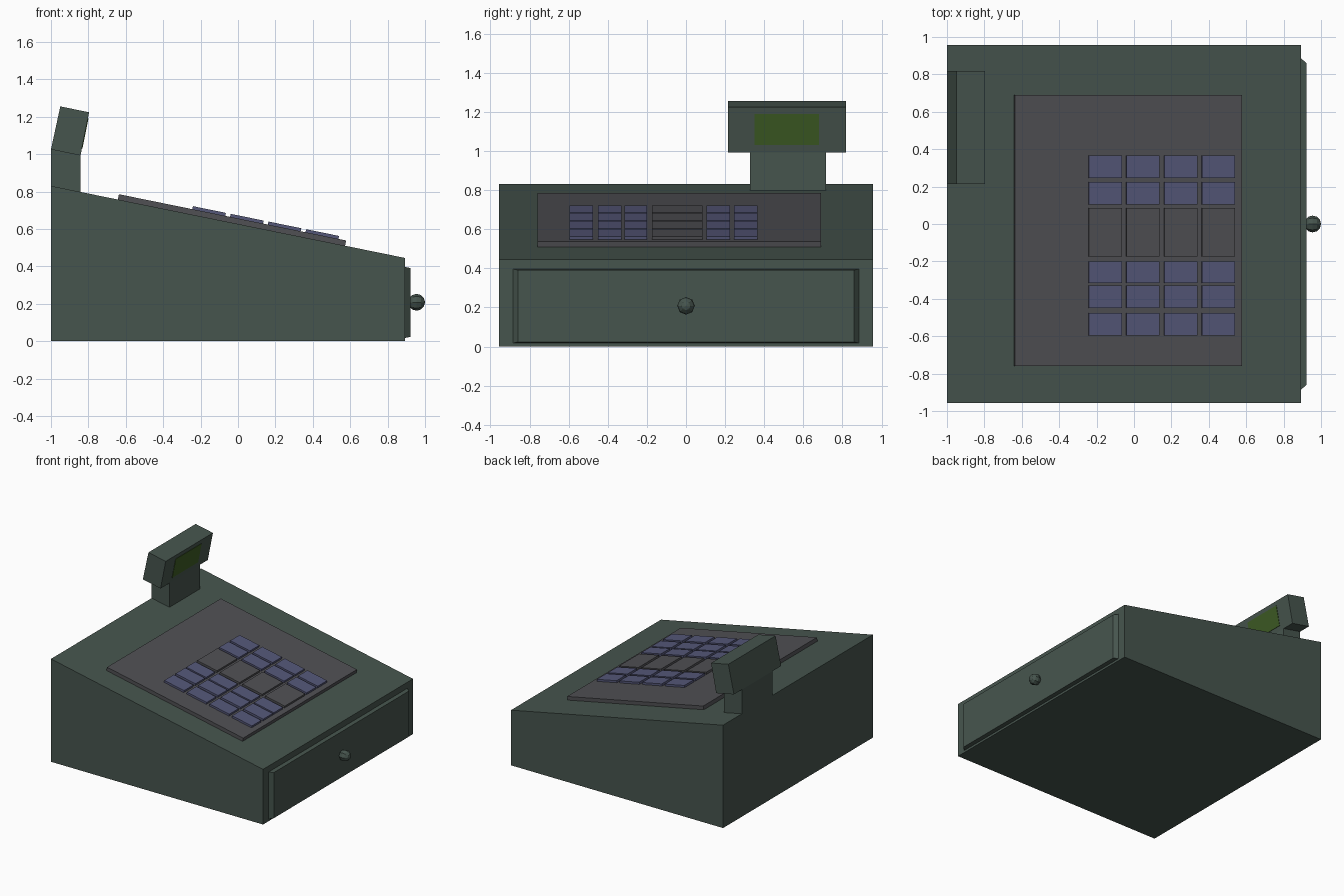
import bpy, bmesh, math
from mathutils import Matrix

if "Cube" in bpy.data.objects:
    bpy.data.objects.remove(bpy.data.objects["Cube"])


def material(name, rgb):
    m = bpy.data.materials.new(name)
    m.diffuse_color = (*rgb, 1)
    m.use_nodes = True
    m.node_tree.nodes["Principled BSDF"].inputs["Base Color"].default_value = m.diffuse_color
    return m


GREEN = material("dark green casing", (0.062, 0.091, 0.076))
GREY = material("grey panel", (0.080, 0.080, 0.088))
BLUE = material("blue keys", (0.090, 0.096, 0.19))
SCREEN = material("green screen", (0.048, 0.107, 0.018))


def finish(bm, name, mat):
    bmesh.ops.recalc_face_normals(bm, faces=bm.faces)
    me = bpy.data.meshes.new(name)
    bm.to_mesh(me)
    bm.free()
    me.materials.append(mat)
    ob = bpy.data.objects.new(name, me)
    bpy.context.collection.objects.link(ob)
    return ob


def prism(name, profile, y0, y1, mat):
    """Extrude an (x, z) side profile from y0 to y1."""
    bm = bmesh.new()
    face = bm.faces.new([bm.verts.new((x, y0, z)) for x, z in profile])
    ext = bmesh.ops.extrude_face_region(bm, geom=[face])
    new = [g for g in ext["geom"] if isinstance(g, bmesh.types.BMVert)]
    bmesh.ops.translate(bm, verts=new, vec=(0, y1 - y0, 0))
    return finish(bm, name, mat)


SLOPE = (0.445 - 0.83) / 1.89


def top(x):
    """Height of the sloping casing top."""
    return 0.83 + (x + 1) * SLOPE


def slab(name, x0, x1, y0, y1, low, high, mat):
    """Thin plate lying along the sloping top."""
    d = (high - low) * SLOPE / 2
    prism(name, [(x0 + d, top(x0) + low), (x1 + d, top(x1) + low),
                 (x1 - d, top(x1) + high), (x0 - d, top(x0) + high)], y0, y1, mat)


# Wedge-shaped casing
prism("casing", [(-1, 0), (0.893, 0), (0.893, 0.445), (-1, 0.83)], -0.956, 0.956, GREEN)

# Key panel and rows of keys
slab("key_panel", -0.64, 0.575, -0.76, 0.69, -0.005, 0.029, GREY)
rows = [(-0.595, -0.475, BLUE), (-0.45, -0.33, BLUE), (-0.315, -0.2, BLUE),
        (-0.175, 0.085, GREY), (0.105, 0.225, BLUE), (0.245, 0.365, BLUE)]
for r, (y0, y1, mat) in enumerate(rows):
    for c in range(4):
        x0 = -0.243 + 0.2017 * c
        slab(f"key_{r}_{c}", x0, x0 + 0.176, y0, y1, 0.025, 0.046, mat)

# Display neck and tilted head
prism("display_neck", [(-1, 0.82), (-0.842, 0.79), (-0.842, 0.993), (-1, 1.025)],
      0.328, 0.716, GREEN)
prism("display_head", [(-1, 1.025), (-0.842, 0.993), (-0.796, 1.224), (-0.95, 1.255)],
      0.215, 0.817, GREEN)

# Screen plate on the slanted face of the head


def face_x(z):
    return -0.842 + (z - 0.993) * 0.046 / 0.231


prism("screen", [(face_x(1.03) - 0.003, 1.03), (face_x(1.03) + 0.003, 1.03),
                 (face_x(1.19) + 0.003, 1.19), (face_x(1.19) - 0.003, 1.19)],
      0.35, 0.68, SCREEN)

# Drawer front with bevelled ends
bm = bmesh.new()
bmesh.ops.create_cube(bm, size=1)
for v in bm.verts:
    outer = v.co.x > 0
    half_w, half_h = (0.86, 0.184) if outer else (0.888, 0.19)
    v.co = (0.923 if outer else 0.89,
            math.copysign(half_w, v.co.y),
            0.207 + math.copysign(half_h, v.co.z))
finish(bm, "drawer_front", GREEN)

# Faceted drawer knob
bm = bmesh.new()
bmesh.ops.create_uvsphere(bm, u_segments=8, v_segments=6, radius=0.045,
                          matrix=Matrix.Translation((0.955, 0, 0.208))
                          @ Matrix.Rotation(math.pi / 2, 4, 'Y'))
finish(bm, "drawer_knob", GREEN)
